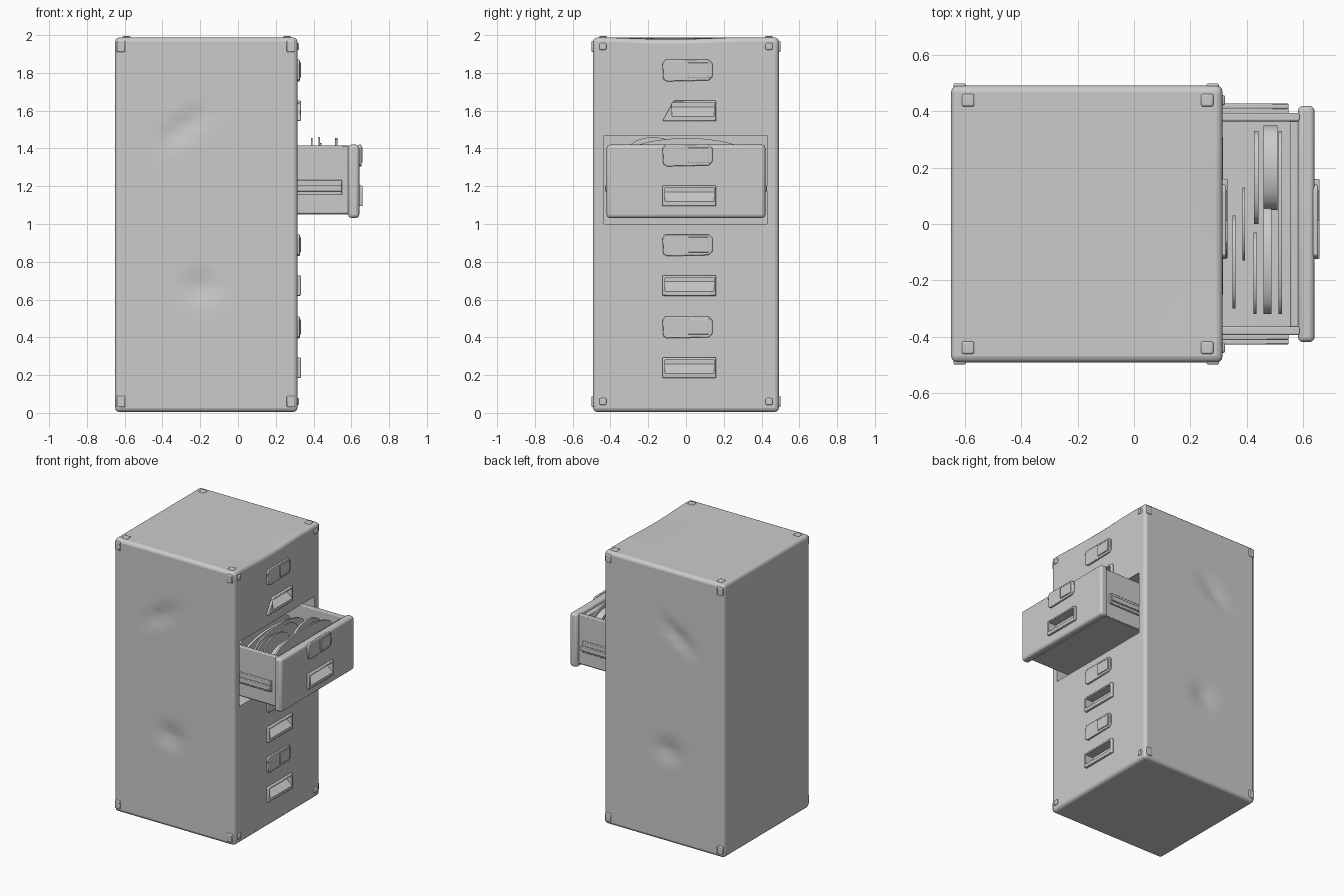
import bpy, bmesh, math
from mathutils import Vector

if "Cube" in bpy.data.objects:
    bpy.data.objects.remove(bpy.data.objects["Cube"])

metal = bpy.data.materials.new("grey_metal")
metal.diffuse_color = (0.6, 0.6, 0.6, 1)
metal.use_nodes = True
metal.node_tree.nodes["Principled BSDF"].inputs["Base Color"].default_value = metal.diffuse_color


def make(name, bm, bevel=0, segs=2, limit=40):
    bmesh.ops.recalc_face_normals(bm, faces=bm.faces)
    me = bpy.data.meshes.new(name)
    bm.to_mesh(me)
    bm.free()
    me.materials.append(metal)
    ob = bpy.data.objects.new(name, me)
    bpy.context.collection.objects.link(ob)
    if bevel:
        m = ob.modifiers.new("round", 'BEVEL')
        m.width, m.segments = bevel, segs
        m.limit_method, m.angle_limit = 'ANGLE', math.radians(limit)
    return ob


def box_bm(x, y, z, cuts=0):
    bm = bmesh.new()
    bmesh.ops.create_cube(bm, size=1)
    for v in bm.verts:
        v.co = Vector([lo + (c + 0.5) * (hi - lo)
                       for c, (lo, hi) in zip(v.co, (x, y, z))])
    if cuts:
        bmesh.ops.subdivide_edges(bm, edges=bm.edges[:], cuts=cuts, use_grid_fill=True)
    return bm


def box(name, x, y, z, bevel=0, segs=2):
    return make(name, box_bm(x, y, z), bevel, segs)


def prism(name, pts, axis, lo, hi, bevel=0):
    """Extrude a closed profile along x (points are y, z) or y (points are x, z)."""
    bm = bmesh.new()
    place = (lambda a, b, t: (t, a, b)) if axis == 'x' else (lambda a, b, t: (a, t, b))
    f = bm.faces.new([bm.verts.new(place(a, b, lo)) for a, b in pts])
    ext = bmesh.ops.extrude_face_region(bm, geom=[f])
    for v in ext['geom']:
        if isinstance(v, bmesh.types.BMVert):
            v.co[0 if axis == 'x' else 1] += hi - lo
    return make(name, bm, bevel)


def cut(ob, cutter):
    m = ob.modifiers.new("cut", 'BOOLEAN')
    m.object, m.operation, m.solver = cutter, 'DIFFERENCE', 'EXACT'
    cutter.hide_render = True
    cutter.hide_set(True)


def smooth(ob):
    bpy.ops.object.select_all(action='DESELECT')
    ob.select_set(True)
    bpy.context.view_layer.objects.active = ob
    bpy.ops.object.shade_smooth_by_angle(angle=math.radians(35))


# Cabinet shell with a few battered dents on both sides and a sagging top edge
bm = box_bm((-0.65, 0.315), (-0.492, 0.492), (0.005, 1.987), 36)
dents = [(-0.28, 1.52, 0.55, 0.13, 0.035, 0.022), (-0.20, 0.67, 0.0, 0.09, 0.055, 0.022)]
for v in bm.verts:
    x, y, z = v.co
    if abs(y) > 0.49 and 0.1 < z < 1.9 and -0.6 < x < 0.27:
        for cx, cz, ang, ru, rv, depth in dents:
            u = (x - cx) * math.cos(ang) + (z - cz) * math.sin(ang)
            w = (z - cz) * math.cos(ang) - (x - cx) * math.sin(ang)
            v.co.y -= math.copysign(depth, y) * math.exp(-(u / ru) ** 2 - (w / rv) ** 2)
    if z > 1.98:
        v.co.z -= 0.01 * max(0, math.cos(y * 5 + 0.4)) * max(0, x / 0.315) ** 2
cabinet = make("cabinet_shell", bm, 0.022, 3, 60)
cut(cabinet, box("opening_cutter", (-0.3, 0.5), (-0.435, 0.43), (1.0, 1.468)))

# Corner rivets on the sides, front and top
for i, (x, z) in enumerate([(x, z) for x in (-0.62, 0.28) for z in (0.06, 1.94)]):
    for s in (-1, 1):
        box(f"side_rivet_{i}_{s}", (x - 0.022, x + 0.022),
            (s * 0.492 - 0.008, s * 0.492 + 0.008), (z - 0.03, z + 0.03), 0.006)
for s in (-1, 1):
    for z in (0.06, 1.94):
        box(f"front_rivet_{s}_{z}", (0.30, 0.324), (s * 0.44 - 0.018, s * 0.44 + 0.018),
            (z - 0.018, z + 0.018), 0.006)
    for x in (-0.59, 0.26):
        box(f"top_rivet_{s}_{x}", (x - 0.022, x + 0.022), (s * 0.44 - 0.022, s * 0.44 + 0.022),
            (1.97, 1.994), 0.006)

# Drawer: front panel, walls, floor and back
panel = box("drawer_front", (0.583, 0.642), (-0.42, 0.42), (1.032, 1.42), 0.018, 3)
for s in (-1, 1):
    a, b = sorted((s * 0.395, s * 0.365))
    box(f"drawer_side_{s}", (-0.24, 0.59), (a, b), (1.055, 1.415), 0.006)
    # Slide rails
    a, b = sorted((s * 0.39, s * 0.412))
    box(f"slide_channel_{s}", (-0.24, 0.55), (a, b), (1.155, 1.232), 0.004)
    a, b = sorted((s * 0.41, s * 0.428))
    box(f"slide_rail_{s}", (-0.28, 0.55), (a, b), (1.172, 1.205), 0.004)
box("drawer_floor", (-0.24, 0.59), (-0.385, 0.385), (1.05, 1.08))
box("drawer_back", (-0.24, -0.21), (-0.38, 0.38), (1.055, 1.41))
box("drawer_inner_lip", (0.555, 0.59), (-0.37, 0.37), (1.06, 1.395), 0.006)


# Recessed pull with a raised rim, and a label holder above it
def pull(i, body, face, z, skew):
    rim = prism(f"pull_rim_{i}", [(-0.125, z - 0.055), (0.16, z - 0.055), (0.16, z + 0.053),
                                  (-0.125 + skew, z + 0.053)], 'x', face - 0.012, face + 0.018, 0.005)
    top, low = z + 0.04, z - 0.042
    pocket = [(face + 0.03, low), (face + 0.03, top), (face - 0.045, top), (face - 0.045, top - 0.02)]
    for ob, d in ((rim, 0), (body, 0.001)):
        c = prism(f"pocket_cutter_{i}_{d}", pocket, 'y', -0.11 + skew * 0.6, 0.147)
        cut(ob, c)
    prism(f"label_holder_{i}", [(-0.12, z + 0.165), (-0.1, z + 0.155), (0.12, z + 0.16),
                                (0.14, z + 0.18), (0.14, z + 0.25), (0.12, z + 0.27),
                                (-0.11, z + 0.27), (-0.125, z + 0.25)],
          'x', face - 0.005, face + 0.012, 0.004)
    box(f"label_card_{i}", (face, face + 0.018), (0.01, 0.12), (z + 0.175, z + 0.255), 0.003)


for i, z in enumerate((0.24, 0.675, 1.6)):
    pull(i, cabinet, 0.315, z, 0.06 if i == 2 else 0)
pull(3, panel, 0.642, 1.15, 0)

# Files standing in the drawer: x, y range, top height, thickness
files = [(0.355, -0.30, 0.03, 1.41, 0.010), (0.39, -0.13, 0.13, 1.455, 0.008),
         (0.43, -0.32, -0.03, 1.46, 0.010), (0.475, -0.32, 0.07, 1.40, 0.028),
         (0.435, 0.0, 0.33, 1.43, 0.016), (0.485, 0.05, 0.35, 1.41, 0.05),
         (0.52, -0.32, 0.33, 1.455, 0.012), (0.27, -0.33, 0.33, 1.40, 0.02),
         (0.20, -0.30, 0.30, 1.42, 0.02), (0.31, -0.25, 0.31, 1.42, 0.012)]
for i, (x, a, b, top, t) in enumerate(files):
    mid, half = (a + b) / 2, (b - a) / 2
    arc = [(mid + half * math.cos(k * math.pi / 10), top - 0.09 + 0.09 * math.sin(k * math.pi / 10))
           for k in range(11)]
    prism(f"file_{i}", [(a, 1.075), (b, 1.075)] + arc, 'x', x - t / 2, x + t / 2)

for ob in list(bpy.data.objects):
    if not ob.hide_render:
        smooth(ob)
